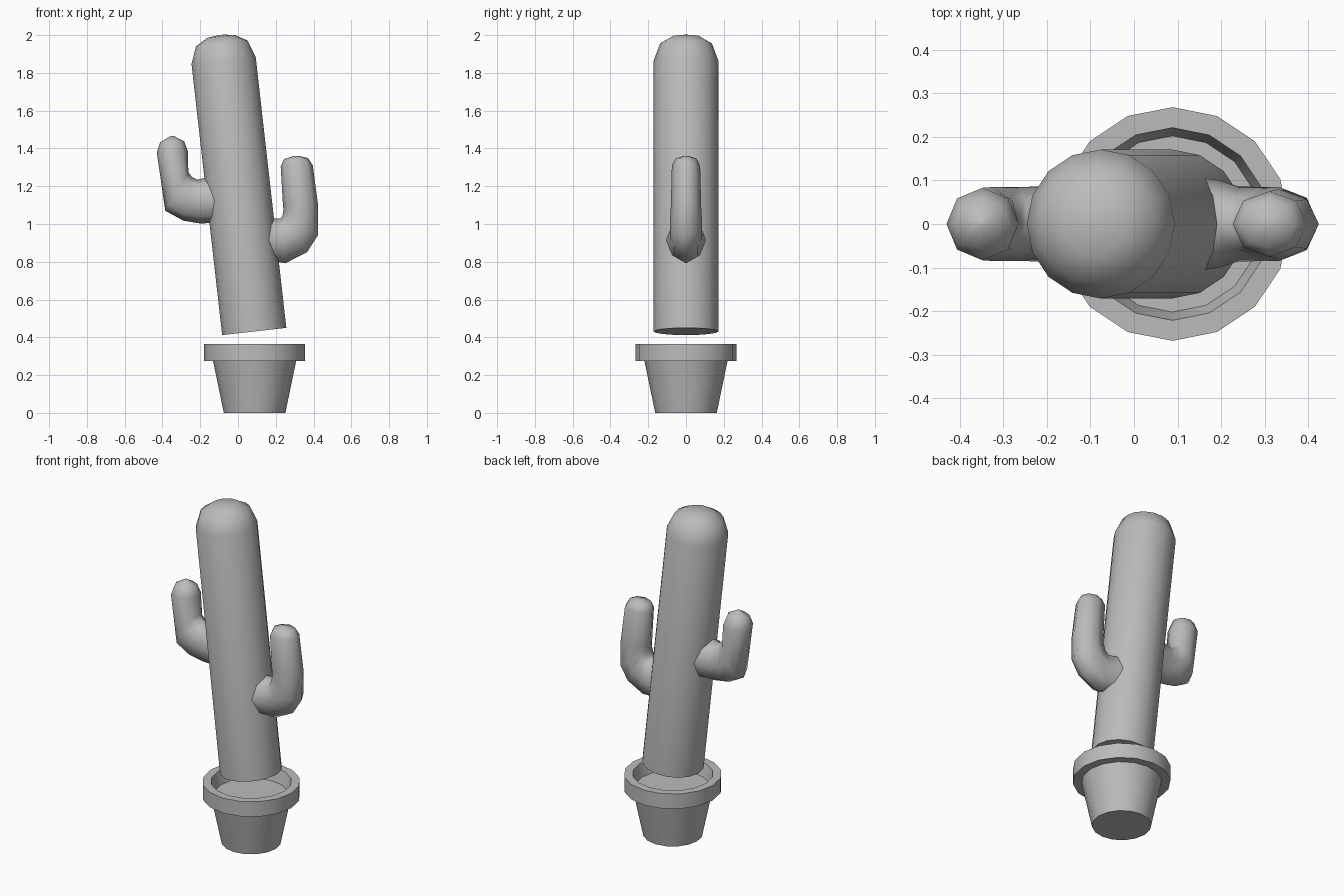
import bpy, bmesh, math
from mathutils import Vector

if "Cube" in bpy.data.objects:
    bpy.data.objects.remove(bpy.data.objects["Cube"])

grey = bpy.data.materials.new("plain grey")
grey.diffuse_color = (0.5, 0.5, 0.5, 1)
grey.use_nodes = True
grey.node_tree.nodes["Principled BSDF"].inputs["Base Color"].default_value = grey.diffuse_color


def loft(name, rings, angle):
    """Skin closed rings of points and cap both ends."""
    bm = bmesh.new()
    rows = [[bm.verts.new(p) for p in ring] for ring in rings]
    n = len(rows[0])
    for a, b in zip(rows, rows[1:]):
        for i in range(n):
            j = (i + 1) % n
            bm.faces.new((a[i], a[j], b[j], b[i]))
    bm.faces.new(rows[0][::-1])
    bm.faces.new(rows[-1])
    bmesh.ops.recalc_face_normals(bm, faces=bm.faces[:])
    mesh = bpy.data.meshes.new(name)
    bm.to_mesh(mesh)
    bm.free()
    mesh.materials.append(grey)
    ob = bpy.data.objects.new(name, mesh)
    bpy.context.collection.objects.link(ob)
    bpy.context.view_layer.objects.active = ob
    ob.select_set(True)
    bpy.ops.object.shade_smooth_by_angle(angle=math.radians(angle))
    ob.select_set(False)
    return ob


def ring(center, u, v, sides):
    """Ellipse of points around center with half axes u and v."""
    steps = [2 * math.pi * i / sides for i in range(sides)]
    return [center + u * math.cos(a) + v * math.sin(a) for a in steps]


def turned(name, base, lean, profile, angle):
    """Sixteen-sided turned solid from (radius, height) pairs on a leaning axis."""
    axis = Vector((-math.sin(lean), 0, math.cos(lean)))
    side = Vector((math.cos(lean), 0, math.sin(lean)))
    loft(name, [ring(base + axis * h, side * r, Vector((0, r, 0)), 16)
                for r, h in profile], angle)


def arm(name, sections):
    """Eight-sided bent arm from (inner point, outer point, half depth) sections."""
    rings = []
    for (ix, iz), (ox, oz), depth in sections:
        a, b = Vector((ix, 0, iz)), Vector((ox, 0, oz))
        rings.append(ring((a + b) / 2, (b - a) / 2, Vector((0, depth, 0)), 8))
    loft(name, rings, 65)


# Flower pot with overhanging rim and recessed soil level
turned("pot", Vector((0.088, 0, 0)), 0,
       [(0.163, 0), (0.22, 0.275), (0.268, 0.275), (0.268, 0.365),
        (0.221, 0.365), (0.202, 0.29)], 40)

# Leaning trunk with rounded top, hovering above the pot
turned("trunk", Vector((0.086, 0, 0.431)), math.radians(6.45),
       [(0.171, 0), (0.171, 1.444), (0.137, 1.535), (0.073, 1.572),
        (0.012, 1.58)], 60)

# Left arm, higher up
arm("left_arm", [
    ((-0.02, 1.27), (-0.02, 0.99), 0.12),
    ((-0.17, 1.245), (-0.145, 1.005), 0.10),
    ((-0.215, 1.235), (-0.20, 1.003), 0.086),
    ((-0.245, 1.25), (-0.29, 1.018), 0.085),
    ((-0.263, 1.275), (-0.385, 1.07), 0.085),
    ((-0.265, 1.385), (-0.43, 1.38), 0.083),
    ((-0.285, 1.437), (-0.412, 1.433), 0.06),
    ((-0.338, 1.465), (-0.358, 1.465), 0.01)])

# Right arm, lower down
arm("right_arm", [
    ((0.05, 1.05), (0.08, 0.78), 0.12),
    ((0.185, 1.03), (0.205, 0.80), 0.10),
    ((0.228, 1.03), (0.25, 0.792), 0.086),
    ((0.236, 1.045), (0.365, 0.85), 0.085),
    ((0.241, 1.075), (0.423, 0.94), 0.085),
    ((0.238, 1.10), (0.424, 1.10), 0.08),
    ((0.226, 1.305), (0.396, 1.31), 0.075),
    ((0.244, 1.344), (0.371, 1.349), 0.055),
    ((0.30, 1.361), (0.32, 1.361), 0.01)])
